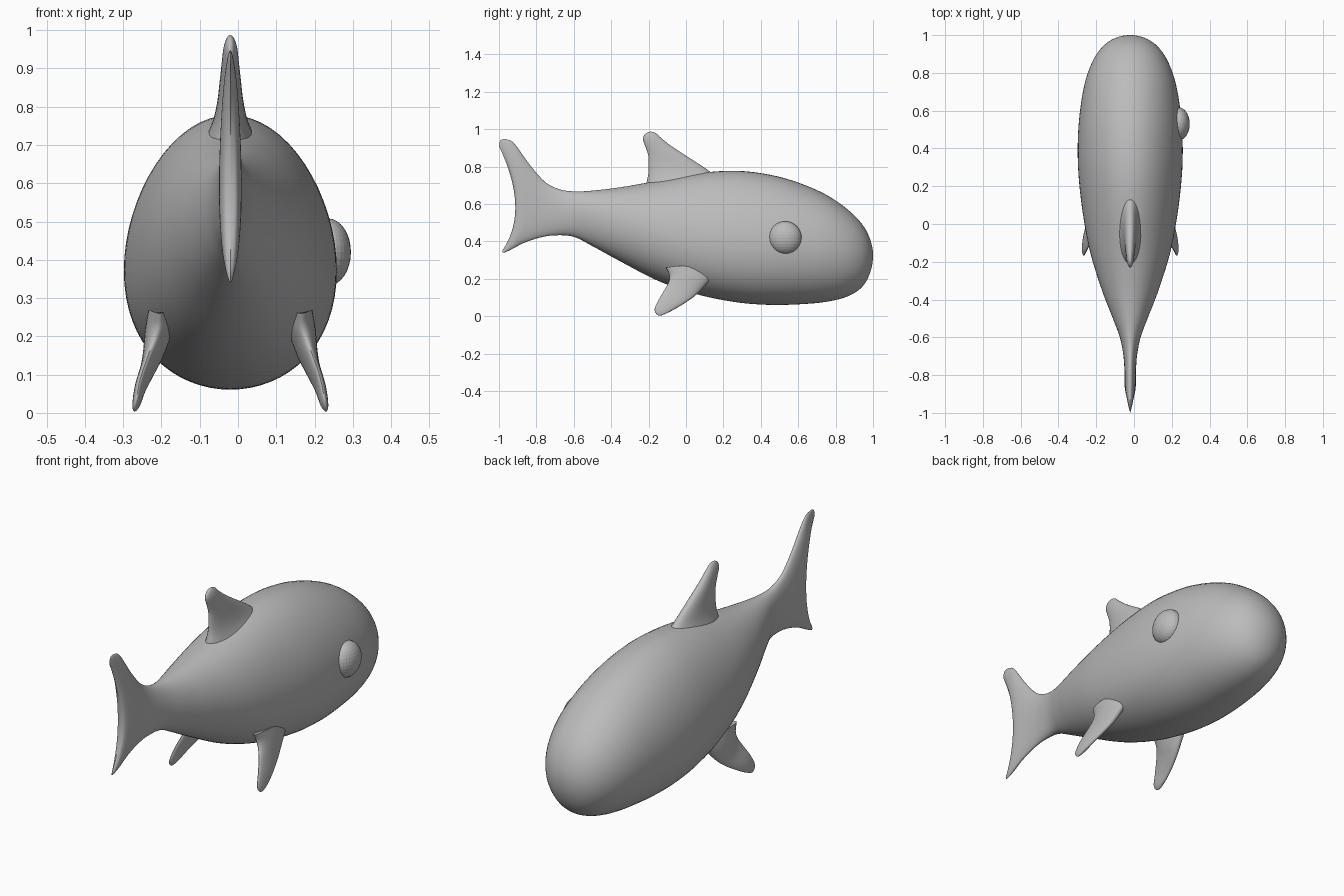
import bpy, bmesh, math

if "Cube" in bpy.data.objects:
    bpy.data.objects.remove(bpy.data.objects["Cube"])

CX = -0.02      # mirror plane of the animal
STEPS = 5       # interpolated rings per station

grey = bpy.data.materials.new("plain grey")
grey.diffuse_color = (0.5, 0.5, 0.5, 1)
grey.use_nodes = True
grey.node_tree.nodes["Principled BSDF"].inputs["Base Color"].default_value = grey.diffuse_color


def ring(st, side, n):
    """Lens-shaped ring through edge points A and B, bowed through middle M, half width w."""
    ay, az, by, bz, my, mz, w, x = st
    pts = []
    for i in range(n):
        a = 2 * math.pi * i / n
        c, s = math.cos(a), math.sin(a)
        y = my + (ay - by) / 2 * s + ((ay + by) / 2 - my) * s * s
        z = mz + (az - bz) / 2 * s + ((az + bz) / 2 - mz) * s * s
        pts.append((CX + side * (x + w * c), y, z))
    return pts


def smooth_stations(sts):
    """Catmull-Rom through the stations; the last one is a rounded pole."""
    first = tuple(2 * p - q for p, q in zip(sts[0], sts[1]))
    ay, az, by, bz, my, mz, w, x = sts[-2]
    s = [first] + sts + [(by, bz, ay, az, my, mz, -w, x)]
    out = []
    for i in range(1, len(s) - 2):
        for k in range(STEPS):
            t = k / STEPS
            out.append(tuple(
                0.5 * (2 * b + (c - a) * t + (2 * a - 5 * b + 4 * c - d) * t * t
                       + (3 * b - a - 3 * c + d) * t ** 3)
                for a, b, c, d in zip(*s[i - 1:i + 3])))
    return out + [sts[-1]]


def loft(name, sts, side=1, n=32, cap=True):
    bm = bmesh.new()
    rings = [[bm.verts.new(p) for p in ring(st, side, n)] for st in smooth_stations(sts)]
    for r, q in zip(rings, rings[1:]):
        for i in range(n):
            j = (i + 1) % n
            bm.faces.new((r[i], r[j], q[j], q[i]))
    if cap:
        bm.faces.new(rings[0])
    bmesh.ops.remove_doubles(bm, verts=bm.verts, dist=1e-5)
    bmesh.ops.recalc_face_normals(bm, faces=bm.faces)
    me = bpy.data.meshes.new(name)
    bm.to_mesh(me)
    bm.free()
    ob = bpy.data.objects.new(name, me)
    bpy.context.collection.objects.link(ob)
    me.materials.append(grey)
    bpy.ops.object.select_all(action='DESELECT')
    ob.select_set(True)
    bpy.context.view_layer.objects.active = ob
    bpy.ops.object.shade_smooth_by_angle(angle=math.radians(50))
    return ob


# Body with tail fluke: tail rings bow forward, trunk rings are upright
tail = [
    (-1.0, .91, -.98, .355, -.913, .60, 0, 0),
    (-.99, .942, -.978, .34, -.908, .60, .016, 0),
    (-.955, .945, -.955, .347, -.89, .60, .025, 0),
    (-.915, .92, -.925, .362, -.865, .595, .029, 0),
    (-.835, .81, -.865, .393, -.82, .585, .03, 0),
    (-.755, .72, -.785, .42, -.765, .57, .031, 0),
    (-.68, .68, -.70, .433, -.69, .56, .037, 0),
]
# y, top z, bottom z, widest z, half width
trunk = [
    (-.60, .668, .425, .55, .055), (-.50, .672, .375, .53, .092),
    (-.35, .69, .293, .49, .15), (-.15, .725, .19, .44, .212),
    (.05, .763, .12, .40, .25), (.25, .778, .078, .38, .273),
    (.42, .762, .062, .37, .278), (.58, .722, .063, .365, .268),
    (.74, .655, .076, .355, .242), (.86, .575, .105, .34, .2),
    (.94, .495, .155, .33, .145), (.985, .41, .235, .325, .078),
    (1.0, .325, .325, .325, 0),
]
loft("body", tail + [(y, t, y, b, y, m, w, 0) for y, t, b, m, w in trunk], n=64, cap=False)

# Dorsal fin
loft("dorsal_fin", [
    (.148, .755, -.215, .70, -.03, .716, .065, 0),
    (.11, .787, -.202, .76, -.04, .765, .045, 0),
    (.06, .82, -.2, .81, -.06, .815, .034, 0),
    (-.01, .865, -.202, .86, -.10, .865, .028, 0),
    (-.085, .915, -.216, .905, -.145, .91, .023, 0),
    (-.135, .955, -.23, .945, -.18, .953, .018, 0),
    (-.16, .978, -.218, .975, -.19, .978, .01, 0),
    (-.19, .987, -.19, .987, -.19, .987, 0, 0),
])

# Pair of side fins
side_fin = [
    (.15, .22, -.106, .26, .02, .265, .03, .185),
    (.12, .185, -.09, .225, .02, .215, .035, .188),
    (.075, .135, -.09, .19, 0, .16, .028, .20),
    (.03, .095, -.11, .15, -.03, .115, .02, .215),
    (-.04, .05, -.145, .09, -.085, .065, .015, .235),
    (-.10, .018, -.168, .035, -.13, .02, .01, .246),
    (-.145, .004, -.145, .004, -.145, .004, 0, .25),
]
for label, side in (("right", 1), ("left", -1)):
    loft(label + "_side_fin", side_fin, side)

# Single eye, a flattened ball on the right side
bpy.ops.mesh.primitive_uv_sphere_add(segments=32, ring_count=16, radius=1, location=(.235, .53, .42))
eye = bpy.context.object
eye.name = "eye"
eye.scale = (.06, .088, .088)
eye.data.materials.append(grey)
